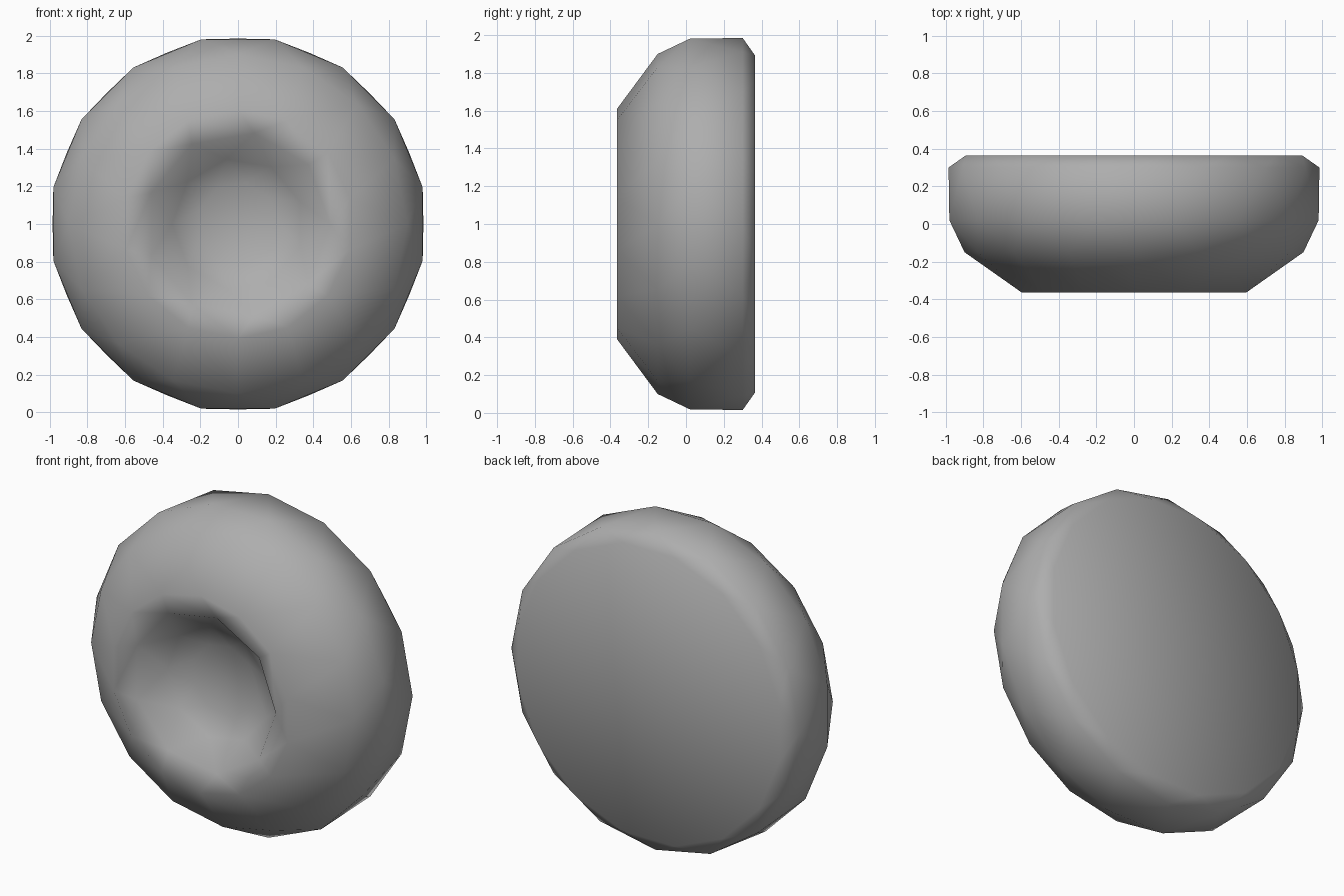
import bpy, bmesh, math

if "Cube" in bpy.data.objects:
    bpy.data.objects.remove(bpy.data.objects["Cube"])

# (radius, y, sides, turn) from the back edge, round the rim, into the hollow
RINGS = [(0.91, 0.365, 16, 0.5), (0.985, 0.30, 16, 0.0), (1.0, 0.02, 16, 0.5),
         (0.90, -0.15, 16, 0.0), (0.61, -0.365, 14, 0.5), (0.49, -0.33, 9, 0.0),
         (0.35, -0.19, 9, 0.5), (0.22, -0.13, 9, 0.0)]
BACK_Y, FLOOR_Y, CENTRE_Z = 0.365, -0.11, 1.0


def add_ring(bm, radius, y, sides, turn):
    angles = [(i + turn) * 2 * math.pi / sides for i in range(sides)]
    return [(a, bm.verts.new((radius * math.cos(a), y,
                              CENTRE_Z + radius * math.sin(a))))
            for a in angles]


def angle_at(ring, i):
    return ring[i % len(ring)][0] + 2 * math.pi * (i // len(ring))


def bridge(bm, a, b):
    """Join two rings of any number of sides with triangles."""
    i = j = 0
    while i < len(a) or j < len(b):
        va, vb = a[i % len(a)][1], b[j % len(b)][1]
        step_a = j >= len(b) or (i < len(a) and
                                 angle_at(a, i + 1) <= angle_at(b, j + 1))
        if step_a:
            i += 1
            bm.faces.new((va, a[i % len(a)][1], vb))
        else:
            j += 1
            bm.faces.new((va, b[j % len(b)][1], vb))


def add_fan(bm, ring, y):
    tip = bm.verts.new((0, y, CENTRE_Z))
    for i in range(len(ring)):
        bm.faces.new((tip, ring[i][1], ring[(i + 1) % len(ring)][1]))


# Rounded disc with a hollow in the front
bm = bmesh.new()
rings = [add_ring(bm, *r) for r in RINGS]
for a, b in zip(rings, rings[1:]):
    bridge(bm, a, b)

# Flat back and hollow floor
add_fan(bm, rings[0], BACK_Y)
add_fan(bm, rings[-1], FLOOR_Y)
bmesh.ops.recalc_face_normals(bm, faces=bm.faces[:])
for f in bm.faces:
    f.smooth = True

mesh = bpy.data.meshes.new("dimpled_disc")
bm.to_mesh(mesh)
bm.free()
disc = bpy.data.objects.new("dimpled_disc", mesh)
bpy.context.collection.objects.link(disc)

# Dark grey finish
grey = bpy.data.materials.new("dark_grey")
grey.diffuse_color = (0.42, 0.42, 0.42, 1)
grey.use_nodes = True
grey.node_tree.nodes["Principled BSDF"].inputs["Base Color"].default_value = grey.diffuse_color
mesh.materials.append(grey)
